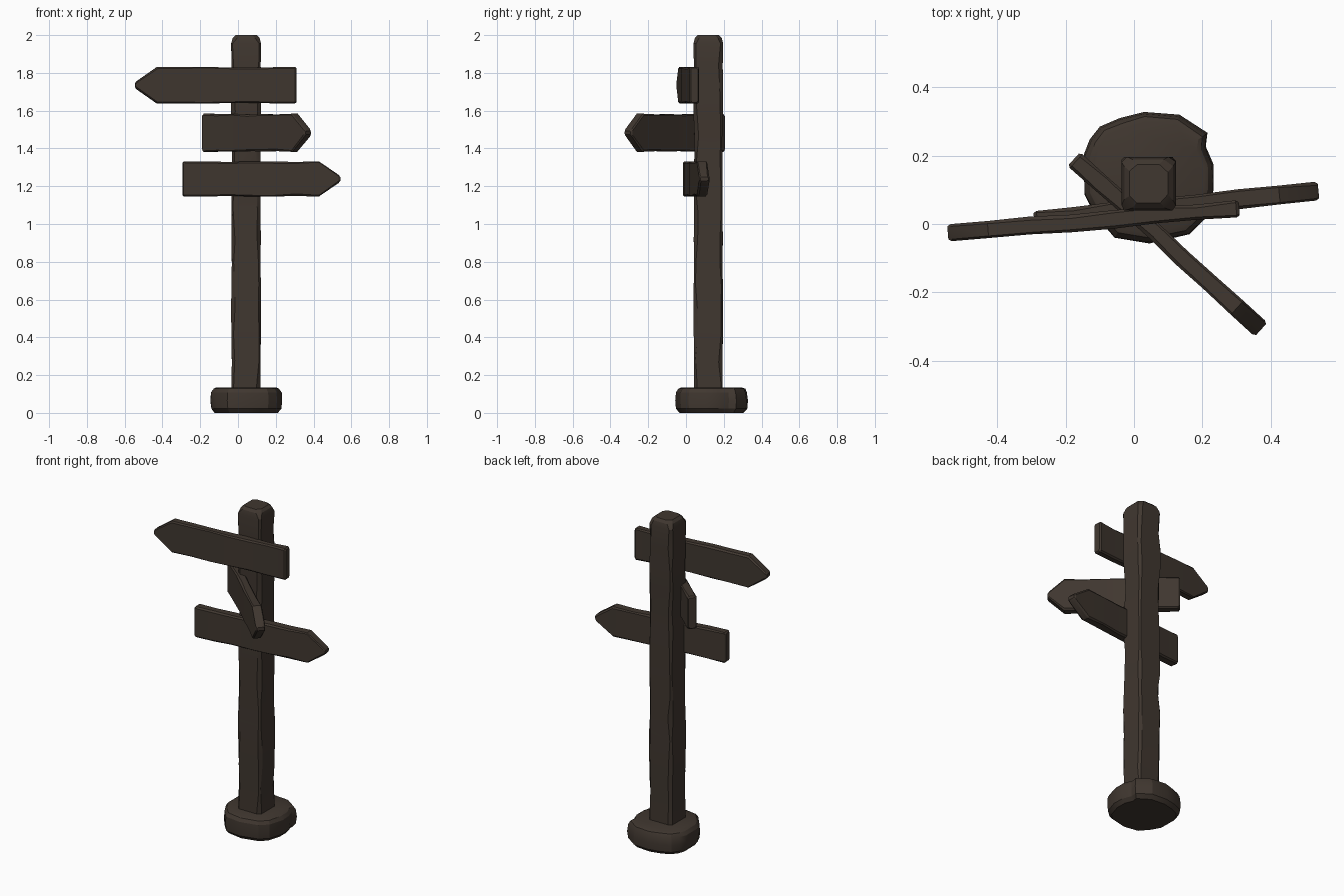
import bpy, bmesh, math, random

if "Cube" in bpy.data.objects:
    bpy.data.objects.remove(bpy.data.objects["Cube"])

random.seed(7)


def make_material(name, color):
    m = bpy.data.materials.new(name)
    m.diffuse_color = (*color, 1)
    m.use_nodes = True
    m.node_tree.nodes["Principled BSDF"].inputs["Base Color"].default_value = m.diffuse_color
    return m


WOOD = make_material("dark weathered wood", (0.051, 0.038, 0.029))


def wobble(a):
    return random.uniform(-a, a)


def loft(name, rings, mat):
    """Skin a list of equal-length point rings and cap both ends."""
    bm = bmesh.new()
    loops = [[bm.verts.new(p) for p in ring] for ring in rings]
    n = len(loops[0])
    for a, b in zip(loops, loops[1:]):
        for i in range(n):
            j = (i + 1) % n
            bm.faces.new((a[i], a[j], b[j], b[i]))
    bm.faces.new(loops[0])
    bm.faces.new(loops[-1])
    bmesh.ops.recalc_face_normals(bm, faces=bm.faces)
    me = bpy.data.meshes.new(name)
    bm.to_mesh(me)
    bm.free()
    me.shade_smooth()
    me.set_sharp_from_angle(angle=math.radians(25))
    me.materials.append(mat)
    ob = bpy.data.objects.new(name, me)
    bpy.context.collection.objects.link(ob)
    return ob


def chamfered(hw, hh, c, rough=0.0):
    """Rectangle with cut corners, the cut size varying by 'rough'."""
    pts = []
    for sx, sy in ((1, 1), (-1, 1), (-1, -1), (1, -1)):
        ca, cb = c + wobble(rough), c + wobble(rough)
        pair = [(sx * hw, sy * (hh - ca)), (sx * (hw - cb), sy * hh)]
        pts += pair if sx * sy > 0 else pair[::-1]
    return pts


# Post: hewn square beam with chipped edges and a rounded top
PX, PY = 0.043, 0.118
rings = []
stations = [0.02 + 0.13 * i for i in range(15)] + [1.955]
for k, z in enumerate(stations):
    d = wobble(0.003)
    rings.append([(PX + x, PY + y, z + (wobble(0.02) if 0 < k < 15 else 0))
                  for x, y in chamfered(0.077 + d, 0.076 + d, 0.015, 0.008)])
for z, h, c in ((1.985, 0.071, 0.024), (2.0, 0.056, 0.022)):
    rings.append([(PX + x, PY + y, z) for x, y in chamfered(h, h, c, 0.004)])
loft("post", rings, WOOD)

# Base: lumpy stone-like foot, outlined from above
outline = [(-.10, .285), (-.042, .31), (.03, .328), (.133, .32), (.215, .267),
           (.21, .227), (.233, .174), (.233, .10), (.206, .013), (.162, -.03),
           (.045, -.057), (-.057, -.04), (-.115, .028), (-.145, .086),
           (-.147, .203), (-.13, .247)]
CX, CY = 0.043, 0.136
rings = []
for z, s, r in ((0, .88, 0), (.022, .98, .015), (.065, 1, 0),
                (.108, .98, .015), (.128, .92, .015), (.134, .84, .015)):
    rings.append([(CX + (x - CX) * (s + wobble(r)), CY + (y - CY) * (s + wobble(r)), z)
                  for x, y in outline])
loft("base", rings, WOOD)


# Sign boards: plank running from a blunt tail to a pointed tip
def board(name, tail, tip, z0, z1, point, thick):
    length = math.dist(tail, tip)
    half, ht = (z1 - z0) / 2, thick / 2
    shoulder = length - point
    sections = [(0, half - 0.007, ht - 0.006), (0.009, half, ht)]
    sections += [(shoulder * i / 6, half - abs(wobble(0.004)), ht + wobble(0.003))
                 for i in range(1, 6)]
    sections += [(shoulder, half, ht), (length - 0.01, 0.022, ht), (length, 0.010, ht - 0.006)]
    rings = []
    for k, (u, hh, hy) in enumerate(sections):
        c = min(0.008, hh * 0.5)
        dy = wobble(0.003) if 1 < k < 7 else 0
        rings.append([(u, dy + y, z) for y, z in chamfered(hy, hh, c, c * 0.4)])
    ob = loft(name, rings, WOOD)
    ob.location = (tail[0], tail[1], (z0 + z1) / 2)
    ob.rotation_euler.z = math.atan2(tip[1] - tail[1], tip[0] - tail[0])


board("top_board", (0.308, 0.045), (-0.545, -0.026), 1.637, 1.832, 0.118, 0.050)
board("middle_board", (-0.176, 0.190), (0.372, -0.309), 1.382, 1.584, 0.095, 0.055)
board("bottom_board", (-0.292, 0.010), (0.540, 0.097), 1.145, 1.332, 0.115, 0.055)
